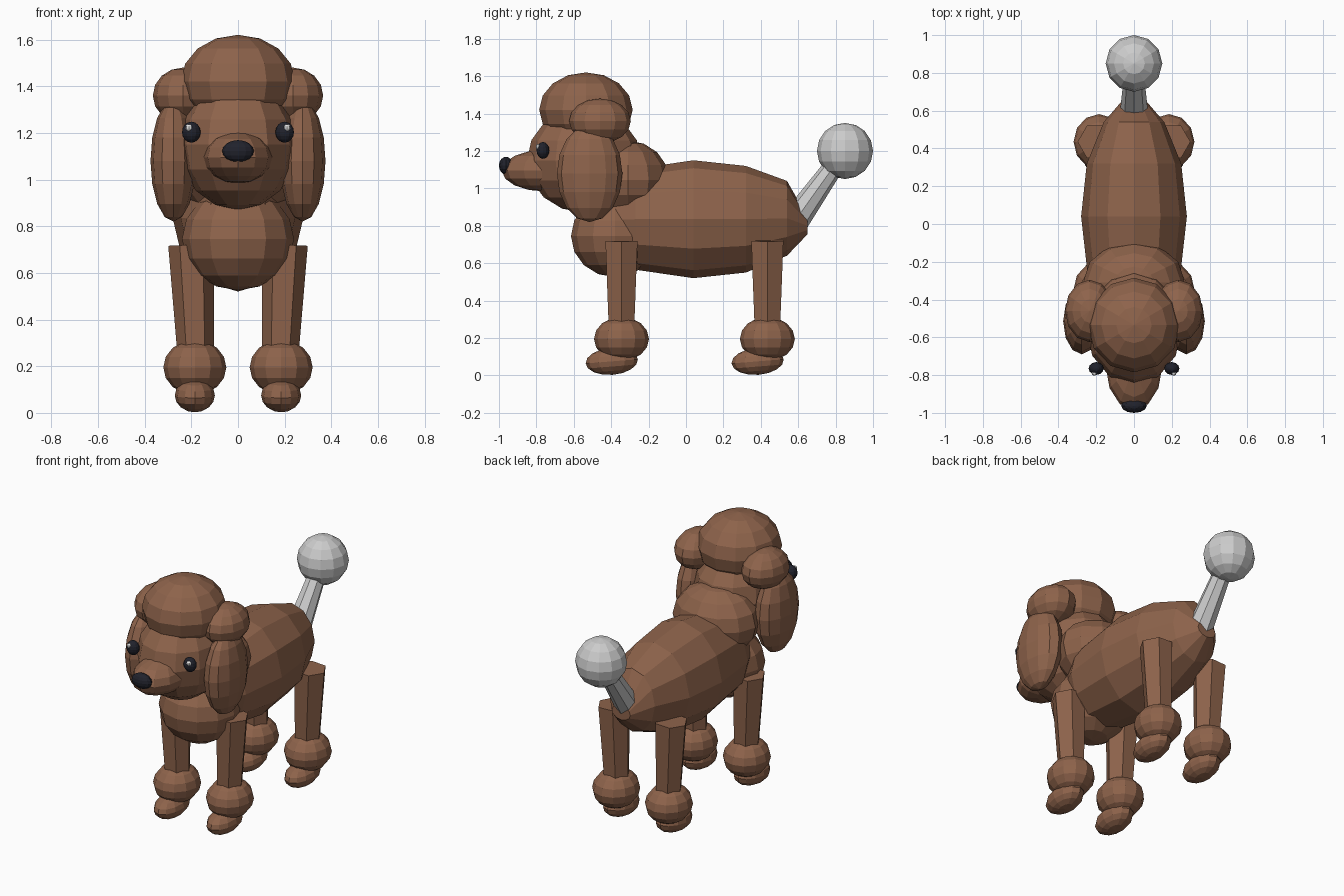
import bpy, bmesh
from math import cos, sin, pi
from mathutils import Vector, Matrix

if "Cube" in bpy.data.objects:
    bpy.data.objects.remove(bpy.data.objects["Cube"])


def material(name, rgb):
    m = bpy.data.materials.new(name)
    m.use_nodes = True
    m.diffuse_color = (*rgb, 1)
    m.node_tree.nodes["Principled BSDF"].inputs["Base Color"].default_value = (*rgb, 1)
    return m


BROWN = material("brown_fur", (0.27, 0.125, 0.07))
GREY = material("pale_grey", (0.60, 0.60, 0.60))
BLACK = material("near_black", (0.015, 0.016, 0.025))
WHITE = material("eye_white", (0.85, 0.85, 0.85))


def finish(bm, name, mat):
    bmesh.ops.recalc_face_normals(bm, faces=bm.faces)
    mesh = bpy.data.meshes.new(name)
    bm.to_mesh(mesh)
    bm.free()
    mesh.materials.append(mat)
    ob = bpy.data.objects.new(name, mesh)
    bpy.context.collection.objects.link(ob)
    return ob


def ball(name, centre, radii, mat=BROWN, segs=12, rings=8, tilt=0):
    """Flat-shaded ellipsoid, tilted about x."""
    bm = bmesh.new()
    bmesh.ops.create_uvsphere(bm, u_segments=segs, v_segments=rings, radius=1)
    bm.transform(Matrix.Translation(centre) @ Matrix.Rotation(tilt, 4, "X")
                 @ Matrix.Diagonal((*radii, 1)))
    return finish(bm, name, mat)


def taper(name, start, end, r1, r2, mat=BROWN, sides=6):
    """Tapered prism between two points."""
    a, b = Vector(start), Vector(end)
    bm = bmesh.new()
    bmesh.ops.create_cone(bm, cap_ends=True, segments=sides, radius1=r1,
                          radius2=r2, depth=(b - a).length)
    turn = (b - a).to_track_quat("Z", "Y").to_matrix().to_4x4()
    bm.transform(Matrix.Translation((a + b) / 2) @ turn)
    return finish(bm, name, mat)


def loft(name, sections, mat=BROWN, sides=12):
    """Skin through elliptical sections (y, centre z, half width, half height)."""
    bm = bmesh.new()
    loops = [[bm.verts.new((rx * cos(2 * pi * i / sides), y, z + rz * sin(2 * pi * i / sides)))
              for i in range(sides)] for y, z, rx, rz in sections]
    for a, b in zip(loops, loops[1:]):
        for i in range(sides):
            j = (i + 1) % sides
            bm.faces.new((a[i], a[j], b[j], b[i]))
    bm.faces.new(loops[0])
    bm.faces.new(loops[-1])
    return finish(bm, name, mat)


# Torso, chest and neck fluff
loft("body", [(-0.50, 0.83, 0.13, 0.17), (-0.27, 0.835, 0.245, 0.27),
              (0.04, 0.835, 0.28, 0.315), (0.32, 0.835, 0.25, 0.285),
              (0.54, 0.84, 0.16, 0.20), (0.65, 0.80, 0.065, 0.045)])
ball("chest", (0, -0.38, 0.745), (0.24, 0.235, 0.22))
ball("neck_fluff", (0, -0.31, 1.045), (0.27, 0.22, 0.21))

# Head
ball("head", (0, -0.545, 1.15), (0.255, 0.305, 0.28))
ball("topknot", (0, -0.535, 1.42), (0.245, 0.25, 0.20))
ball("snout", (0, -0.75, 1.095), (0.15, 0.235, 0.112))
ball("nose", (0, -0.963, 1.122), (0.068, 0.037, 0.047), BLACK)

# Tail with pompom
taper("tail", (0, 0.585, 0.83), (0, 0.82, 1.16), 0.075, 0.05, GREY, 8)
ball("tail_pompom", (0, 0.85, 1.20), (0.15, 0.15, 0.15), GREY)

# Paired parts
for side, s in (("left", 1), ("right", -1)):
    ball(side + "_ear", (s * 0.277, -0.515, 1.08), (0.098, 0.175, 0.26))
    ball(side + "_ear_puff", (s * 0.235, -0.46, 1.36), (0.13, 0.165, 0.12))
    ball(side + "_eye", (s * 0.20, -0.765, 1.203), (0.04, 0.034, 0.045), BLACK)
    ball(side + "_eye_glint", (s * 0.21, -0.79, 1.222), (0.015, 0.013, 0.015), WHITE, 8, 6)
    for end, y in (("front", -0.345), ("hind", 0.435)):
        tag = f"{side}_{end}_"
        taper(tag + "leg", (s * 0.18, y, 0.22), (s * 0.20, y, 0.72), 0.077, 0.099)
        ball(tag + "ankle_pompom", (s * 0.185, y, 0.195), (0.135, 0.147, 0.118))
        ball(tag + "paw", (s * 0.185, y - 0.052, 0.075), (0.086, 0.14, 0.072), tilt=0.08)
